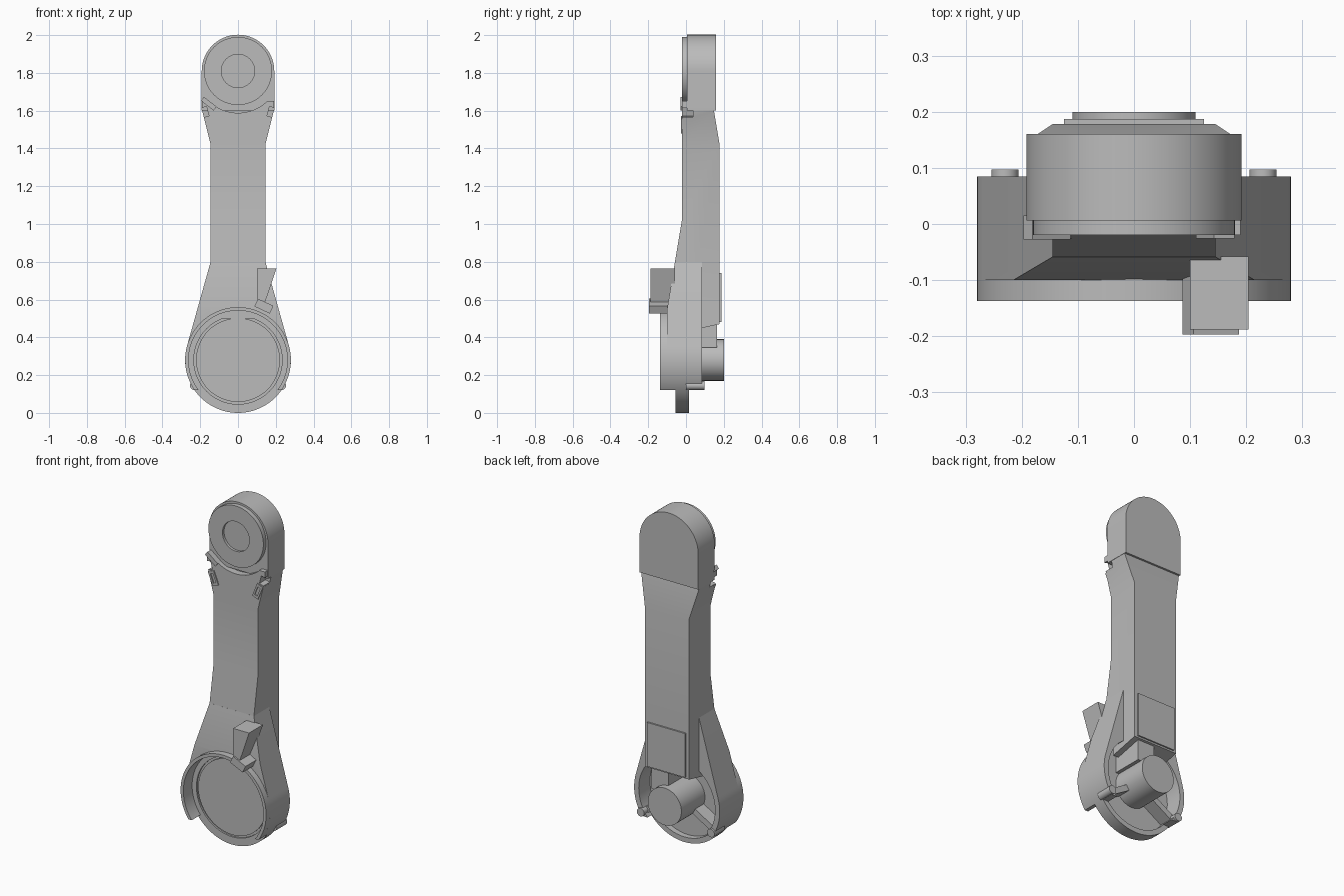
import bpy, bmesh, math
from mathutils import Matrix, Vector

if "Cube" in bpy.data.objects:
    bpy.data.objects.remove(bpy.data.objects["Cube"], do_unlink=True)

grey = bpy.data.materials.new("satin_grey")
grey.use_nodes = True
COLOR = (0.5, 0.5, 0.5, 1)
grey.diffuse_color = COLOR
grey.node_tree.nodes["Principled BSDF"].inputs["Base Color"].default_value = COLOR

PIVOT, HEAD = 0.28, 1.81   # heights of the two joints


def prism(name, points, lo, hi, axis="y"):
    """Extrude an outline: (x, z) points along y, or (y, z) points along x."""
    bm = bmesh.new()
    place = (lambda u, v: (u, lo, v)) if axis == "y" else (lambda u, v: (lo, u, v))
    face = bm.faces.new([bm.verts.new(place(u, v)) for u, v in points])
    grown = bmesh.ops.extrude_face_region(bm, geom=[face])["geom"]
    step = Vector((0, hi - lo, 0) if axis == "y" else (hi - lo, 0, 0))
    bmesh.ops.translate(bm, vec=step, verts=[g for g in grown if isinstance(g, bmesh.types.BMVert)])
    bmesh.ops.recalc_face_normals(bm, faces=bm.faces)
    mesh = bpy.data.meshes.new(name)
    bm.to_mesh(mesh)
    bm.free()
    mesh.materials.append(grey)
    obj = bpy.data.objects.new(name, mesh)
    bpy.context.collection.objects.link(obj)
    return obj


def arc(cx, cz, r, start, end, n=64):
    angles = [math.radians(start + (end - start) * i / n) for i in range(n + 1)]
    return [(cx + r * math.cos(a), cz + r * math.sin(a)) for a in angles]


def disc(name, x, z, r, lo, hi):
    return prism(name, arc(x, z, r, 0, 360)[:-1], lo, hi)


def block(name, x, z, w, h, lo, hi, turn=0):
    """Box centred on x, z and turned in the front plane."""
    spin = Matrix.Rotation(math.radians(turn), 2)
    corners = [spin @ Vector((sx * w / 2, sz * h / 2))
               for sx, sz in ((-1, -1), (1, -1), (1, 1), (-1, 1))]
    return prism(name, [(x + c.x, z + c.y) for c in corners], lo, hi)


def boolean(obj, cutter, operation="DIFFERENCE"):
    cutter.hide_render = True
    mod = obj.modifiers.new("cut", "BOOLEAN")
    mod.object, mod.operation, mod.solver = cutter, operation, "EXACT"
    bpy.context.view_layer.objects.active = obj
    bpy.ops.object.modifier_apply(modifier=mod.name)
    bpy.data.objects.remove(cutter, do_unlink=True)


def mirrored(points):
    return points + [(-x, z) for x, z in reversed(points)]


# Arm: front outline crossed with side outline
arm = prism("arm", mirrored([(0.145, 0.4), (0.145, 1.42), (0.19, 1.6), (0.19, 1.68)]), -0.3, 0.3)
boolean(arm, prism("arm_side", [
    (0.0, 0.43), (0.178, 0.47), (0.178, 1.42), (0.148, 1.6), (0.05, 1.6), (0.05, 1.65),
    (-0.02, 1.65), (-0.02, 1.03), (-0.1, 0.55), (-0.1, 0.5), (0.0, 0.5)], -0.5, 0.5, "x"),
    "INTERSECT")
boolean(arm, disc("head_seat", 0, HEAD, 0.222, -0.2, 0.02))
boolean(arm, disc("collar_space", 0, PIVOT, 0.262, -0.3, -0.055))

# Flared lower housing, open at the back
housing = prism("housing", [(0.145, 0.8), (-0.145, 0.8)] + arc(0, PIVOT, 0.28, 164.4, 375.6), -0.3, 0.3)
boolean(housing, prism("housing_side", [
    (-0.055, -0.1), (0.015, -0.1), (0.015, 0.12), (0.085, 0.12), (0.085, 0.9),
    (-0.042, 0.9), (-0.1, 0.55), (-0.1, 0.12), (-0.055, 0.12)], -0.5, 0.5, "x"), "INTERSECT")
boolean(housing, disc("front_opening", 0, PIVOT, 0.262, -0.3, -0.055))
boolean(housing, disc("back_cavity", 0, PIVOT, 0.25, -0.02, 0.3))
groove = disc("groove", 0, PIVOT, 0.234, -0.1, -0.045)
boolean(groove, disc("groove_core", 0, PIVOT, 0.222, -0.2, 0.1))
boolean(housing, groove)

# Collar round the front of the joint, open at the bottom
collar = disc("collar", 0, PIVOT, 0.28, -0.137, -0.055)
boolean(collar, disc("collar_hole", 0, PIVOT, 0.262, -0.3, 0.3))
boolean(collar, block("collar_gap", 0, 0, 1, 0.24, -0.3, 0.3))

# Motor, its support and the ribs inside the back cavity
parts = [arm, housing, collar]
parts.append(disc("motor", 0, PIVOT, 0.11, -0.03, 0.2))
parts.append(block("motor_support", 0.055, 0.41, 0.11, 0.13, -0.03, 0.165))
for side, label in ((1, "left"), (-1, "right")):
    parts.append(block(label + "_rib", side * 0.15, 0.19, 0.2, 0.035, -0.03, 0.06, -31 * side))
    parts.append(disc(label + "_screw_boss", side * 0.23, 0.145, 0.024, 0.0, 0.097))

# Back cover panel
parts.append(block("back_panel", 0, 0.61, 0.25, 0.26, 0.17, 0.187))

# Rounded head with a recessed front cap
head = prism("head", [(-0.192, 1.6), (0.192, 1.6)] + arc(0, HEAD, 0.192, 0, 180), 0.006, 0.16)
cap = disc("head_cap", 0, HEAD, 0.18, -0.02, 0.02)
boolean(cap, disc("cap_recess", 0, HEAD, 0.088, -0.1, -0.005))
parts += [head, cap]

# Hollow clips in the shoulders of the arm
for side, label in ((1, "left"), (-1, "right")):
    boolean(arm, block("shoulder_notch", side * 0.187, 1.59, 0.055, 0.05, -0.1, 0.038, -15 * side))
    clip = block(label + "_clip", side * 0.145, 1.525, 0.04, 0.085, -0.026, 0.036, -22 * side)
    boolean(clip, block("clip_hole", side * 0.145, 1.525, 0.018, 0.055, -0.1, -0.014, -22 * side))
    boolean(clip, prism("clip_window", [(-0.012, 1.5), (0.022, 1.5), (0.022, 1.55), (-0.012, 1.55)],
                        side * 0.155, side * 0.3, "x"))
    parts.append(clip)
parts.append(block("shoulder_tab", -0.155, 1.637, 0.085, 0.026, -0.028, 0.015, -38))

# Tapered lever and its foot on the front
parts.append(prism("lever", [(0.1, 0.765), (0.204, 0.765), (0.143, 0.585), (0.1, 0.605)], -0.188, -0.058))
parts.append(block("lever_foot", 0.137, 0.565, 0.09, 0.045, -0.197, -0.09, -25))

# Smooth curved faces, keep edges sharp
bpy.ops.object.select_all(action="DESELECT")
for obj in parts:
    obj.select_set(True)
bpy.context.view_layer.objects.active = arm
bpy.ops.object.shade_smooth_by_angle(angle=math.radians(25))
